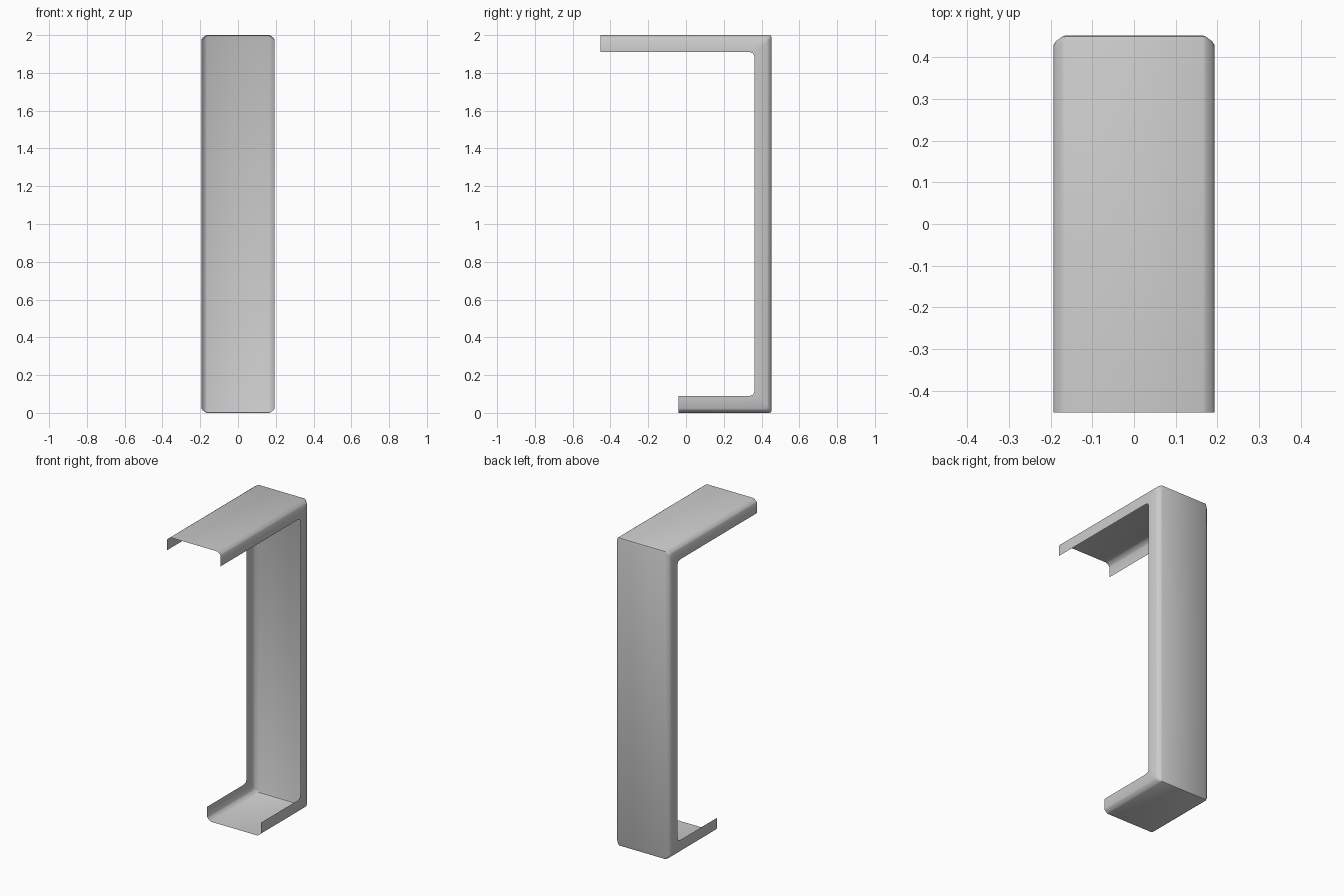
import bpy
import bmesh
import math

cube = bpy.data.objects.get("Cube")
if cube:
    bpy.data.objects.remove(cube, do_unlink=True)

BACK, FRONT, FOOT, TOP = 0.453, -0.453, -0.04, 2.0

# Folded channel section: x across, depth inward from the outer face
half = [(0.193, 0.09), (0.193, 0.023), (0.188, 0.015), (0.174, 0.004), (0.165, 0.0)]
section = half + [(-x, d) for x, d in reversed(half)]


def bend(y, z, sign, r):
    """Three points rounding a corner; sign is +1 at the top, -1 at the foot."""
    pts = [(y - r, z), (y - r / 4, z - sign * r / 4), (y, z - sign * r)]
    return pts if sign > 0 else pts[::-1]


def path(depth):
    """C-shaped run of the sheet at the given depth below the outer face."""
    r = 0.013 + depth * 0.16
    y, top = BACK - depth, TOP - depth
    return [(FRONT, top), *bend(y, top, 1, r), *bend(y, depth, -1, r), (FOOT, depth)]


# Sheet swept along the path
bm = bmesh.new()
rows = [[bm.verts.new((x, y, z)) for y, z in path(d)] for x, d in section]
for a, b in zip(rows, rows[1:]):
    for i in range(len(a) - 1):
        bm.faces.new((a[i], a[i + 1], b[i + 1], b[i]))
bmesh.ops.recalc_face_normals(bm, faces=bm.faces)
bm.normal_update()
back_face = max(bm.faces, key=lambda f: f.calc_area())
if back_face.normal.y < 0:
    bmesh.ops.reverse_faces(bm, faces=bm.faces)
mesh = bpy.data.meshes.new("bracket_sheet")
bm.to_mesh(mesh)
bm.free()

bracket = bpy.data.objects.new("bracket_sheet", mesh)
bpy.context.collection.objects.link(bracket)

# Plain grey metal
grey = bpy.data.materials.new("grey_metal")
grey.use_nodes = True
colour = (0.6, 0.6, 0.6, 1.0)
grey.diffuse_color = colour
grey.node_tree.nodes["Principled BSDF"].inputs["Base Color"].default_value = colour
mesh.materials.append(grey)

# Soft folds
bpy.ops.object.select_all(action="DESELECT")
bracket.select_set(True)
bpy.context.view_layer.objects.active = bracket
bpy.ops.object.shade_smooth_by_angle(angle=math.radians(40))
